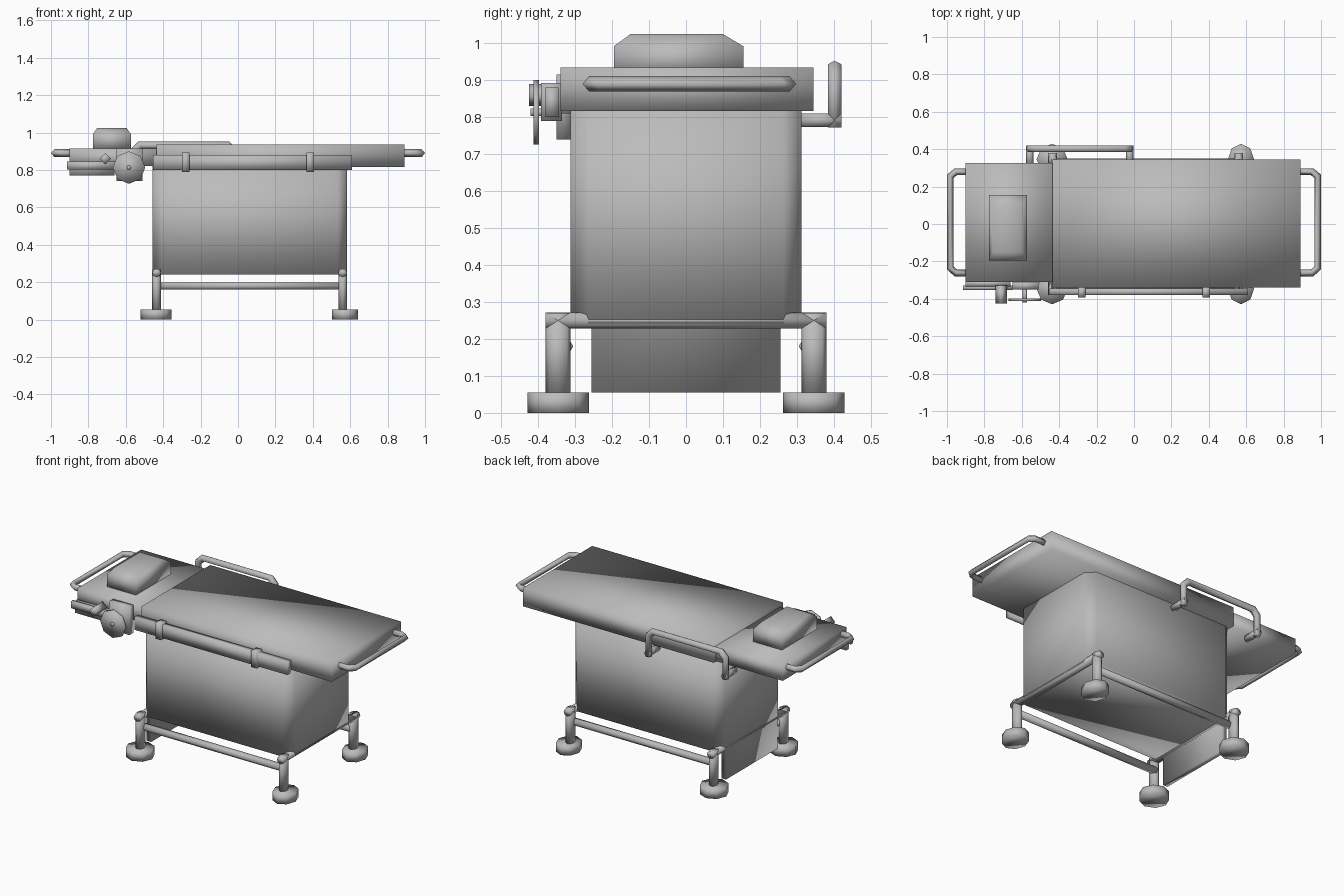
import bpy, bmesh, math
from mathutils import Vector

if "Cube" in bpy.data.objects:
    bpy.data.objects.remove(bpy.data.objects["Cube"])

steel = bpy.data.materials.new("neutral grey")
steel.diffuse_color = (0.5, 0.5, 0.5, 1)
steel.use_nodes = True
steel.node_tree.nodes["Principled BSDF"].inputs["Base Color"].default_value = steel.diffuse_color


def finish(name, bm):
    """Turn a bmesh into a smooth shaded grey object."""
    bmesh.ops.recalc_face_normals(bm, faces=bm.faces)
    me = bpy.data.meshes.new(name)
    bm.to_mesh(me)
    bm.free()
    me.materials.append(steel)
    for p in me.polygons:
        p.use_smooth = True
    ob = bpy.data.objects.new(name, me)
    bpy.context.collection.objects.link(ob)
    return ob


def loft(name, rings):
    """Skin a list of equal length rings and cap both ends."""
    bm = bmesh.new()
    loops = [[bm.verts.new(p) for p in r] for r in rings]
    n = len(loops[0])
    for a, b in zip(loops, loops[1:]):
        for i in range(n):
            j = (i + 1) % n
            bm.faces.new((a[i], a[j], b[j], b[i]))
    bm.faces.new(loops[0])
    bm.faces.new(loops[-1])
    return finish(name, bm)


def rect(x0, x1, y0, y1, z):
    return [(x0, y0, z), (x1, y0, z), (x1, y1, z), (x0, y1, z)]


def box(name, x0, x1, y0, y1, z0, z1):
    return loft(name, [rect(x0, x1, y0, y1, z0), rect(x0, x1, y0, y1, z1)])


def pipe(name, pts, normal, r, sides=6, r_normal=None, turn=0):
    """Tube with mitred corners along a path lying in the plane of normal."""
    pts = [Vector(p) for p in pts]
    n = Vector(normal)
    rn = r_normal or r
    rings = []
    for i, p in enumerate(pts):
        a = (p - pts[i - 1]).normalized() if i else (pts[1] - p).normalized()
        b = (pts[i + 1] - p).normalized() if i < len(pts) - 1 else a
        t = (a + b).normalized()
        side = n.cross(t) / t.dot(a)
        ring = []
        for k in range(sides):
            ang = turn + 2 * math.pi * k / sides
            ring.append(p + side * r * math.cos(ang) + n * rn * math.sin(ang))
        rings.append(ring)
    return loft(name, rings)


# Mattress, head section and pillow
box("mattress", -0.435, 0.89, -0.34, 0.345, 0.817, 0.935)
box("head_section", -0.90, -0.435, -0.31, 0.325, 0.82, 0.915)
loft("pillow", [rect(-0.775, -0.573, -0.195, 0.155, 0.91),
                rect(-0.775, -0.573, -0.195, 0.155, 0.992),
                rect(-0.752, -0.596, -0.15, 0.10, 1.025)])

# Pedestal with cut corners, and the long panel at the head end
x0, x1, y, c = -0.457, 0.583, 0.313, 0.05
plan = [(x0 + c, -y), (x1 - c, -y), (x1, -y + c), (x1, y - c),
        (x1 - c, y), (x0 + c, y), (x0, y - c), (x0, -y + c)]
loft("pedestal", [[(px, py, z) for px, py in plan] for z in (0.24, 0.82)])
box("head_end_panel", -0.457, -0.425, -0.255, 0.255, 0.055, 0.8)

# End frames: cross beam, legs and feet
for end, fx, fr in (("head", -0.435, 0.083), ("foot", 0.56, 0.07)):
    pipe(end + "_beam", [(fx, -0.38, 0.25), (fx, 0.38, 0.25)], (1, 0, 0), 0.022, 8, 0.024)
    for s in (-1, 1):
        ly = s * 0.346
        pipe(end + "_leg", [(fx, ly, 0.05), (fx, ly, 0.27)], (1, 0, 0), 0.034, 8, 0.024)
        cx = fx - 0.003 if end == "head" else fx + 0.012
        pipe(end + "_foot_pad", [(cx, ly, 0), (cx, ly, 0.055)], (1, 0, 0), 0.083, 8, fr)

# Long stretchers low between the legs
for s in (-1, 1):
    pipe("stretcher", [(-0.43, s * 0.328, 0.18), (0.555, s * 0.328, 0.18)],
         (0, 0, 1), 0.023, 6, 0.022)

# Push handles on both ends
for s in (-1, 1):
    xa, xb = s * 0.87, s * 0.982
    pipe("push_handle",
         [(xa, -0.262, 0.89), (xb - s * 0.03, -0.262, 0.89), (xb, -0.235, 0.89),
          (xb, 0.255, 0.89), (xb - s * 0.03, 0.28, 0.89), (xa, 0.28, 0.89)],
         (0, 0, 1), 0.018, 4, 0.021)

# Raised guard rail on the back
pipe("guard_rail",
     [(-0.557, 0.402, 0.772), (-0.557, 0.402, 0.90), (-0.525, 0.402, 0.933),
      (-0.055, 0.402, 0.933), (-0.023, 0.402, 0.90), (-0.023, 0.402, 0.772)],
     (0, 1, 0), 0.02, 6, 0.021)
for gx in (-0.557, -0.023):
    pipe("guard_rail_arm", [(gx, 0.31, 0.792), (gx, 0.42, 0.792)], (0, 0, 1), 0.02, 6, 0.021)

# Accessory rail with clips on the front
box("side_rail", -0.455, 0.61, -0.38, -0.345, 0.80, 0.88)
for cx in (-0.28, 0.385):
    box("rail_clip", cx - 0.02, cx + 0.02, -0.392, -0.335, 0.79, 0.892)
    box("rail_mount", cx - 0.02, cx + 0.02, -0.35, -0.30, 0.81, 0.85)

# Crank gearbox, axle and wheel
box("gearbox", -0.65, -0.51, -0.35, -0.31, 0.74, 0.915)
pipe("crank_axle", [(-0.583, -0.34, 0.813), (-0.583, -0.42, 0.813)], (0, 0, 1), 0.012, 6)
pipe("crank_wheel", [(-0.583, -0.398, 0.813), (-0.583, -0.412, 0.813)], (0, 0, 1), 0.087, 8)

# Tilt lever with its backing plate and grip
box("lever_plate", -0.90, -0.66, -0.333, -0.305, 0.77, 0.845)
box("lever_bar", -0.915, -0.65, -0.352, -0.33, 0.802, 0.845)
pipe("lever_grip", [(-0.71, -0.33, 0.86), (-0.71, -0.425, 0.86)], (0, 0, 1), 0.03, 4)
